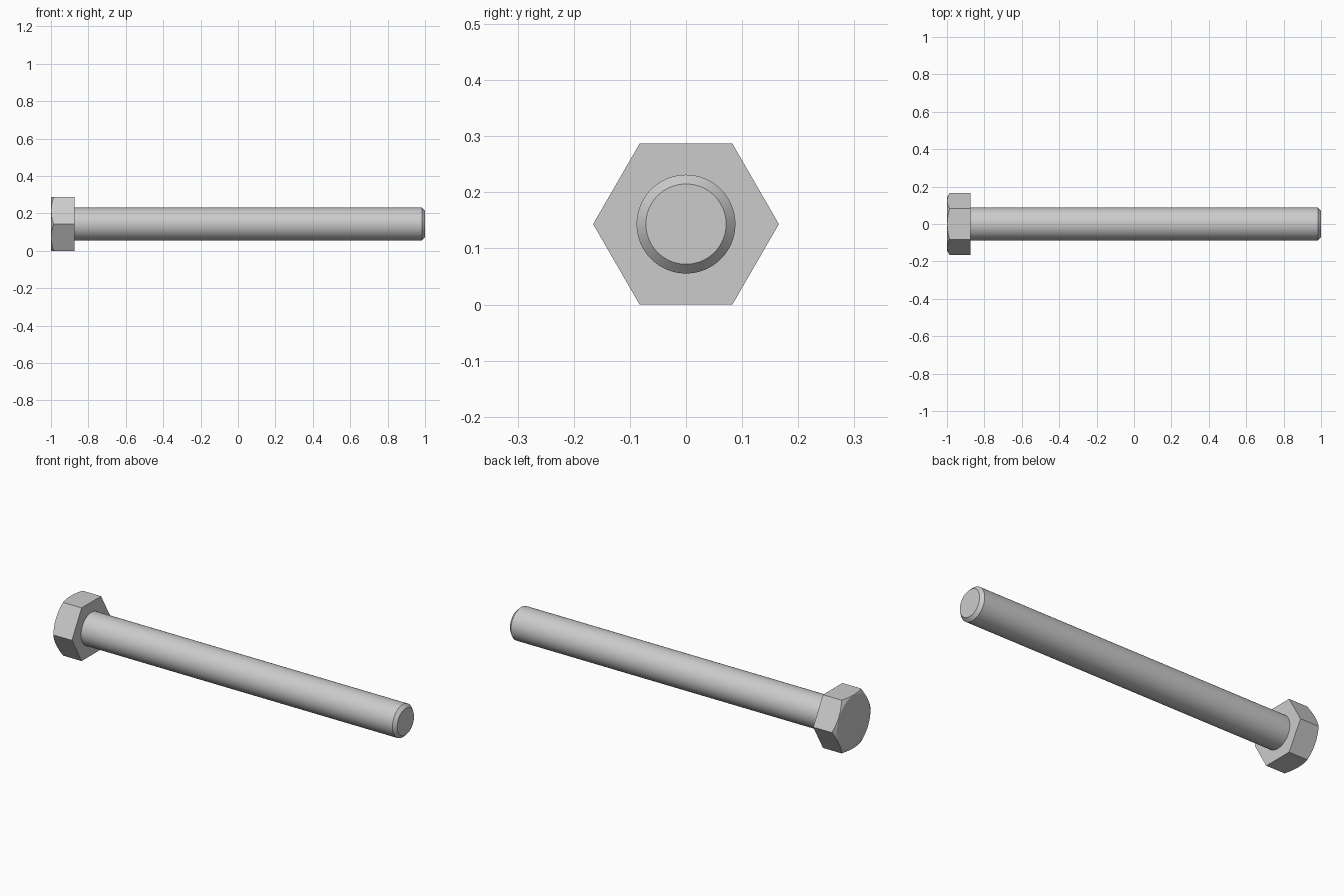
import bpy, bmesh
from math import pi, sin, cos, tan, radians

cube = bpy.data.objects.get("Cube")
if cube:
    bpy.data.objects.remove(cube, do_unlink=True)

CORNER = 0.1655                     # hexagon corner radius
FLAT = CORNER * cos(pi / 6)         # centre to flat, also the axis height
SEGMENTS = 96
HEAD_END, HEAD_BASE, TIP = -1.0, -0.875, 1.0

steel = bpy.data.materials.new("steel grey")
steel.use_nodes = True
GREY = (0.6, 0.6, 0.6, 1)
steel.diffuse_color = GREY
steel.node_tree.nodes["Principled BSDF"].inputs["Base Color"].default_value = GREY


def loft(name, rings):
    """Skin a list of functions angle -> (x, radius) around the bolt axis."""
    bm = bmesh.new()
    loops = []
    for ring in rings:
        loop = []
        for i in range(SEGMENTS):
            a = 2 * pi * i / SEGMENTS
            x, r = ring(a)
            loop.append(bm.verts.new((x, r * cos(a), FLAT + r * sin(a))))
        loops.append(loop)
    for low, high in zip(loops, loops[1:]):
        for i in range(SEGMENTS):
            j = (i + 1) % SEGMENTS
            bm.faces.new((low[i], low[j], high[j], high[i]))
    bm.faces.new(loops[0])
    bm.faces.new(loops[-1])
    bmesh.ops.recalc_face_normals(bm, faces=bm.faces)
    mesh = bpy.data.meshes.new(name)
    bm.to_mesh(mesh)
    bm.free()
    mesh.materials.append(steel)
    obj = bpy.data.objects.new(name, mesh)
    bpy.context.collection.objects.link(obj)
    bpy.ops.object.select_all(action='DESELECT')
    obj.select_set(True)
    bpy.context.view_layer.objects.active = obj
    bpy.ops.object.shade_smooth_by_angle(angle=radians(20))
    return obj


def circle(x, r):
    return lambda a: (x, r)


def hex_radius(a):
    return FLAT / cos(a % (pi / 3) - pi / 6)


# Hexagonal head, its outer corners trimmed by a shallow cone
FACE = FLAT * 0.985


def trimmed_rim(a):
    r = hex_radius(a)
    return HEAD_END + (r - FACE) * tan(radians(30)), r


loft("hex_head", [circle(HEAD_END, FACE), trimmed_rim,
                  lambda a: (HEAD_BASE, hex_radius(a))])

# Round shank with a chamfered tip
loft("shank", [circle(HEAD_BASE - 0.01, 0.088), circle(TIP - 0.017, 0.088),
               circle(TIP, 0.0715)])
